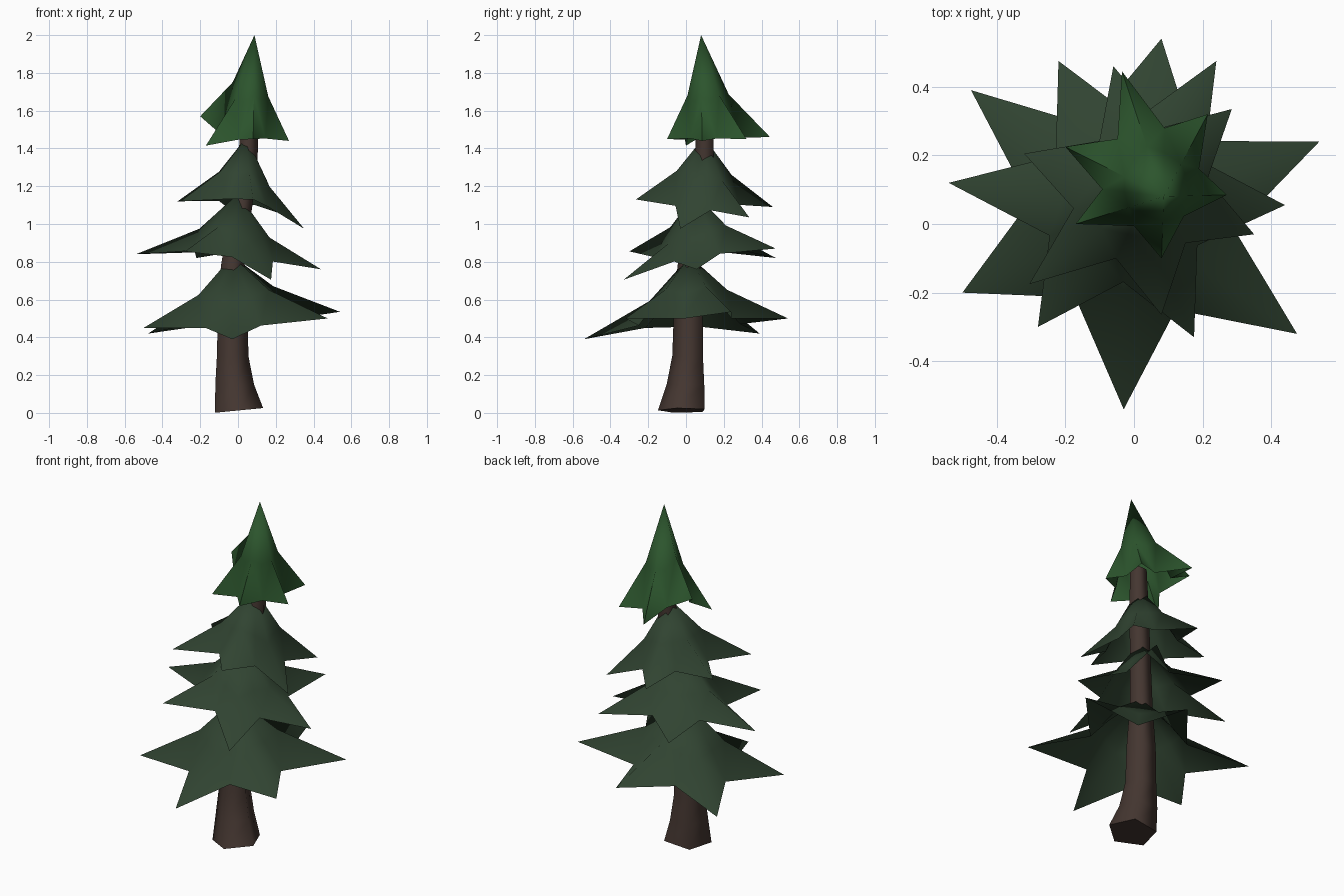
import bpy, math
from mathutils import Vector

if "Cube" in bpy.data.objects:
    bpy.data.objects.remove(bpy.data.objects["Cube"])


def material(name, rgb):
    m = bpy.data.materials.new(name)
    m.diffuse_color = (*rgb, 1)
    m.use_nodes = True
    m.node_tree.nodes["Principled BSDF"].inputs["Base Color"].default_value = m.diffuse_color
    return m


bark = material("brown bark", (0.058, 0.037, 0.030))
dark_green = material("dark green needles", (0.030, 0.057, 0.031))
bright_green = material("bright green needles", (0.025, 0.090, 0.026))


def build(name, verts, faces, mat, angle):
    me = bpy.data.meshes.new(name)
    me.from_pydata([tuple(v) for v in verts], [], faces)
    me.materials.append(mat)
    ob = bpy.data.objects.new(name, me)
    bpy.context.collection.objects.link(ob)
    bpy.ops.object.select_all(action='DESELECT')
    ob.select_set(True)
    bpy.context.view_layer.objects.active = ob
    bpy.ops.object.shade_smooth_by_angle(angle=math.radians(angle))
    return ob


# Trunk: five-sided tapering tube along a bent path (x, y, z, radius)
def trunk(path, sides=5):
    verts, faces = [], []
    for x, y, z, r in path:
        for i in range(sides):
            a = 2 * math.pi * i / sides - math.radians(14)
            dz = 0.013 * (1 + math.cos(a)) if z == 0 else 0
            verts.append((x + r * math.cos(a), y + r * math.sin(a), z + dz))
    for k in range(len(path) - 1):
        for i in range(sides):
            j = (i + 1) % sides
            faces.append((k * sides + i, k * sides + j,
                          (k + 1) * sides + j, (k + 1) * sides + i))
    faces.append(tuple(reversed(range(sides))))
    faces.append(tuple(range((len(path) - 1) * sides, len(path) * sides)))
    build("trunk", verts, faces, bark, 80)


trunk([(0.003, -0.015, 0.0, 0.134), (-0.02, 0.005, 0.15, 0.108),
       (-0.03, 0.015, 0.30, 0.088), (-0.03, 0.018, 0.52, 0.083),
       (-0.03, 0.02, 0.78, 0.065), (0.02, 0.07, 1.10, 0.058),
       (0.052, 0.10, 1.35, 0.054), (0.06, 0.105, 1.56, 0.047)])


# Branch tier: open star-shaped skirt with concave ridges running to the tips;
# the notches between tips lie near a common height
def tier(name, apex, tips, mat, f, drop, valley, notch_z):
    apex = Vector(apex)
    tips = [Vector(t) for t in tips]
    n = len(tips)
    inner, outer = [], []
    for i, t in enumerate(tips):
        mid = (t + tips[(i + 1) % n]) / 2
        v = apex.lerp(mid, valley)
        v.z = (mid.z + notch_z) / 2
        for p, g, d in ((t, f, drop), (v, 0.64, drop * 1.1)):
            q = apex.lerp(p, g)
            q.z = apex.z + (p.z - apex.z) * d
            inner.append(q)
            outer.append(p)
    m = 2 * n
    faces = []
    for i in range(m):
        j = (i + 1) % m
        faces += [(0, 1 + i, 1 + j)]
        a, b, c, d = 1 + i, 1 + m + i, 1 + m + j, 1 + j
        # each arm is two triangles meeting on its ridge
        faces += [(a, b, d), (b, c, d)] if i % 2 else [(a, b, c), (a, c, d)]
    build(name, [apex] + inner + outer, faces, mat, 100)


# Tips run counter-clockwise seen from above
tier("bottom_branches", (-0.03, 0.02, 0.83),
     [(0.54, 0.24, 0.535), (0.08, 0.54, 0.50), (-0.475, 0.39, 0.42),
      (-0.50, -0.20, 0.45), (-0.03, -0.54, 0.39), (0.475, -0.32, 0.50)],
     dark_green, 0.38, 0.54, 0.6, 0.48)
tier("lower_branches", (0.0, 0.05, 1.16),
     [(0.44, 0.055, 0.76), (0.24, 0.475, 0.87), (-0.22, 0.475, 0.82),
      (-0.54, 0.12, 0.84), (-0.28, -0.30, 0.855), (0.175, -0.33, 0.705)],
     dark_green, 0.38, 0.58, 0.6, 0.87)
tier("upper_branches", (0.045, 0.095, 1.46),
     [(0.35, -0.03, 0.975), (0.285, 0.335, 1.035), (-0.06, 0.46, 1.09),
      (-0.32, 0.205, 1.12), (-0.305, -0.175, 1.12), (0.08, -0.265, 1.13)],
     dark_green, 0.4, 0.54, 0.62, 1.14)
tier("top_branches", (0.087, 0.08, 2.0),
     [(0.27, 0.085, 1.44), (0.215, 0.32, 1.45), (-0.035, 0.445, 1.46),
      (-0.20, 0.225, 1.57), (-0.17, 0.0, 1.415), (0.08, -0.10, 1.45)],
     bright_green, 0.4, 0.58, 0.66, 1.46)
